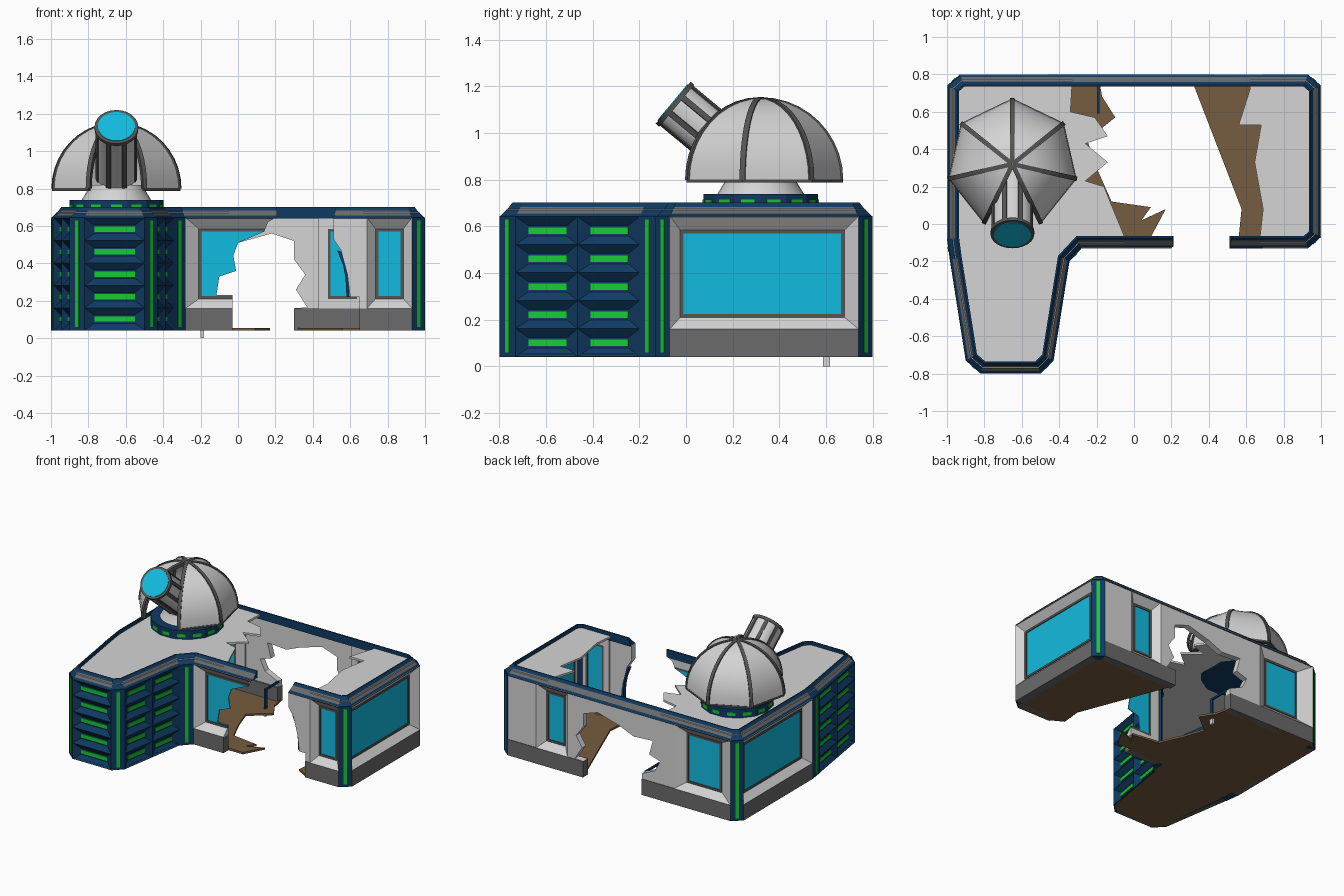
import bpy, bmesh, math
from mathutils import Vector

if "Cube" in bpy.data.objects:
    bpy.data.objects.remove(bpy.data.objects["Cube"])

def mat(name, r, g, b):
    m = bpy.data.materials.new(name)
    m.diffuse_color = (r, g, b, 1)
    m.use_nodes = True
    m.node_tree.nodes["Principled BSDF"].inputs["Base Color"].default_value = m.diffuse_color
    return m

NAVY = mat("navy", .005, .042, .12)
LIGHT = mat("light grey", .66, .66, .66)
BASE = mat("mid grey", .145, .145, .145)
DARK = mat("dark grey", .09, .09, .088)
GREEN = mat("green", .008, .6, .032)
CYAN = mat("cyan", .006, .5, .74)
BROWN = mat("brown", .18, .107, .05)

def mesh(name, verts, faces, mats, idx=None):
    bm = bmesh.new()
    vs = [bm.verts.new(v) for v in verts]
    for i, f in enumerate(faces):
        bm.faces.new([vs[k] for k in f]).material_index = idx[i] if idx else 0
    bmesh.ops.recalc_face_normals(bm, faces=bm.faces)
    me = bpy.data.meshes.new(name)
    bm.to_mesh(me)
    bm.free()
    for m in mats:
        me.materials.append(m)
    ob = bpy.data.objects.new(name, me)
    bpy.context.collection.objects.link(ob)
    return ob

def rings(name, loops, mats, rule=None, closed=True):
    """Bridge equal loops; closed wraps last to first, otherwise cap both ends."""
    n, m = len(loops[0]), len(loops)
    faces, idx = [], []
    for j in range(m if closed else m - 1):
        for i in range(n):
            k, l = (i + 1) % n, (j + 1) % m
            faces.append((j*n + i, j*n + k, l*n + k, l*n + i))
            idx.append(rule(j, i) if rule else 0)
    if not closed:
        faces += [tuple(range(n)), tuple(range((m - 1)*n, m*n))]
        idx += [0, 0]
    return mesh(name, [v for lp in loops for v in lp], faces, mats, idx)

def prism(name, pts, z0, z1, m):
    return rings(name, [[(x, y, z) for x, y in pts] for z in (z0, z1)], [m], closed=False)

def prism_xz(name, pts, y0, y1, mats):
    return rings(name, [[(x, y, z) for x, z in pts] for y in (y0, y1)], mats, closed=False)

def frame(a, b):
    """Wall coordinates: u along a-b, d inward, z up."""
    a, b = Vector(a), Vector(b)
    t = (b - a).normalized()
    return (lambda u, d, z: (a.x + t.x*u - t.y*d, a.y + t.y*u + t.x*d, z)), (b - a).length

def rect(P, u0, u1, z0, z1, d):
    return [P(u0, d, z0), P(u1, d, z0), P(u1, d, z1), P(u0, d, z1)]

def slab(name, P, u0, u1, d0, d1, z0, z1, m):
    return rings(name, [rect(P, u0, u1, z0, z1, d) for d in (d0, d1)], [m], closed=False)

def flat_wall(name, a, b):
    P, L = frame(a, b)
    return [slab(name + "_base", P, 0, L, 0, .06, .04, .16, BASE),
            slab(name + "_panel", P, 0, L, .004, .05, .16, .645, LIGHT)]

def window_wall(name, a, b, w0, w1, depth=.05):
    """Base, sloped recess, thin dark frame and glass between u = w0 and w1."""
    P, L = frame(a, b)
    z0, z1, f = .225, .57, .015
    out, inn = (0, L, .16, .645), (w0 - f, w1 + f, z0 - f, z1 + f)
    gl = (w0, w1, z0, z1)
    e = depth + .012
    return [slab(name + "_base", P, 0, L, 0, .06, .04, .16, BASE),
            rings(name + "_recess", [rect(P, *out, 0), rect(P, *inn, depth), rect(P, *inn, e), rect(P, *out, e)], [LIGHT]),
            rings(name + "_frame", [rect(P, *inn, depth - .006), rect(P, *gl, depth - .006), rect(P, *gl, e), rect(P, *inn, e)], [DARK]),
            slab(name + "_glass", P, w0, w1, depth, depth + .008, z0, z1, CYAN)]

def panel_wall(name, a, b, cols, rows=5):
    """Grid of recessed navy cells, each with a green light bar."""
    P, L = frame(a, b)
    w, h = L/cols, .6/rows
    slab(name + "_backing", P, 0, L, .034, .055, .04, .645, NAVY)
    for c in range(cols):
        for r in range(rows):
            u, z = c*w, .042 + r*h
            rings(name + "_cell", [rect(P, u, u + w, z, z + h, 0), rect(P, u + .05, u + w - .05, z + .037, z + h - .037, .03),
                  rect(P, u + .05, u + w - .05, z + .037, z + h - .037, .034), rect(P, u, u + w, z, z + h, .034)], [NAVY])
            slab(name + "_floor", P, u + .05, u + w - .05, .029, .034, z + .037, z + h - .037, NAVY)
            slab(name + "_light", P, u + .052, u + w - .052, .024, .03, z + .046, z + h - .046, GREEN)

# Building outline, counter-clockwise
OUT = [(-.93, .8), (-1, .74), (-1, -.08), (-.985, -.19), (-.9, -.73), (-.82, -.8), (-.5, -.8), (-.43, -.73),
       (-.345, -.2), (-.28, -.13), (.93, -.13), (1, -.07), (1, .74), (.93, .8)]

def inset(d):
    res = []
    for i, p in enumerate(OUT):
        p, a, b = Vector(p), Vector(OUT[i - 1]), Vector(OUT[(i + 1) % len(OUT)])
        t1, t2 = (p - a).normalized(), (b - p).normalized()
        n1, n2 = Vector((-t1.y, t1.x)), Vector((-t2.y, t2.x))
        q = p + (n1 + n2)*d/(1 + n1.dot(n2))
        res.append((q.x, q.y))
    return res

# Sloped roof trim with grey inlay on the long runs
LEN = [(Vector(OUT[(i + 1) % 14]) - Vector(p)).length for i, p in enumerate(OUT)]
trim = rings("roof_trim", [[(x, y, z) for x, y in inset(d)] for d, z in
             [(0, .64), (.015, .655), (.042, .683), (.056, .702), (.065, .702), (.065, .64)]],
             [NAVY, BASE], lambda j, i: 1 if j == 1 and LEN[i] > .2 else 0)

# Corner posts with vertical light strips
for i in (0, 2, 4, 6, 8, 10, 12):
    P, L = frame(OUT[i], OUT[i + 1])
    ins = inset(.06)
    prism("corner_post", [OUT[i], OUT[i + 1], ins[i + 1], ins[i]], .04, .645, NAVY)
    slab("corner_light", P, L/2 - .012, L/2 + .012, -.003, .004, .06, .63, GREEN)

# Wing and side walls
panel_wall("wing_left", OUT[3], OUT[4], 2)
panel_wall("wing_front", OUT[5], OUT[6], 1)
panel_wall("wing_right", OUT[7], OUT[8], 2)
window_wall("left_wall", OUT[1], OUT[2], .075, .745)
window_wall("right_wall", OUT[11], OUT[12], .06, .735)

# Front and back walls, later broken open
front = window_wall("front_left", (-.28, -.13), (.21, -.13), .085, .42)
front += flat_wall("front_middle", (.21, -.13), (.69, -.13))
front += window_wall("front_right", (.69, -.13), (.93, -.13), .06, .18)
back = flat_wall("back_right", (.93, .8), (.69, .8))
back += window_wall("back_right_window", (.69, .8), (.43, .8), .07, .195)
back += flat_wall("back_middle", (.43, .8), (-.46, .8))
back += window_wall("back_left_window", (-.46, .8), (-.93, .8), .09, .35)

def cut(objs, pts, y0, y1):
    c = prism_xz("hole_cutter", pts, y0, y1, [])
    for o in objs:
        md = o.modifiers.new("hole", 'BOOLEAN')
        md.object, md.operation, md.solver = c, 'DIFFERENCE', 'EXACT'
    bpy.context.view_layer.update()
    dg = bpy.context.evaluated_depsgraph_get()
    new = [bpy.data.meshes.new_from_object(o.evaluated_get(dg)) for o in objs]
    for o, m in zip(objs, new):
        o.modifiers.clear()
        o.data = m
    bpy.data.objects.remove(c)

cut(front + [trim], [(-.03, -.1), (-.03, .232), (-.115, .232), (-.1, .33), (-.01, .36), (-.025, .44), (0, .51), (.14, .57),
    (.16, .62), (.21, .65), (.2, .8), (.55, .8), (.51, .645), (.51, .53), (.55, .47), (.585, .34), (.6, .22), (.65, .22), (.65, -.1)], -.2, -.03)
cut(back, [(-.19, -.1), (-.19, .2), (-.3, .25), (-.34, .33), (-.25, .36), (-.28, .47), (-.12, .46), (0, .51), (.18, .56),
    (.3, .52), (.3, .42), (.36, .34), (.31, .26), (.37, .165), (.3, .16), (.3, -.1)], .7, .9)

# Torn roof and floor slabs
RI, FI = inset(.03), inset(.01)
prism("roof_left", RI[:10] + [(-.05, -.1), (-.05, -.07), (-.12, .1), (-.16, .2), (-.26, .23), (-.14, .33), (-.26, .43), (-.14, .47),
      (-.21, .57), (-.34, .6), (-.33, .77)], .66, .675, LIGHT)
prism("roof_right", RI[10:] + [(.62, .77), (.62, .72), (.56, .53), (.68, .53), (.645, .33), (.69, .08), (.67, -.1)], .66, .675, LIGHT)
prism("floor_left", FI[:10] + [(-.03, -.12), (-.03, -.07), (.09, -.07), (.17, .08), (.04, .02), (.09, .09), (-.12, .12), (-.2, .3),
      (-.25, .45), (-.1, .57), (-.17, .68), (-.19, .79)], .04, .055, BROWN)
prism("floor_right", FI[10:] + [(.3, .79), (.32, .74), (.575, .08), (.56, -.07), (.65, -.12)], .04, .055, BROWN)

# Loose wreckage: bent strip at the front gap, hanging pipe at the back
prism_xz("bent_strip", [(.53, .47), (.555, .46), (.58, .4), (.592, .32), (.595, .22), (.58, .22), (.575, .32), (.562, .39)], -.11, -.08, [NAVY])
P, L = frame((-.185, .59), (-.185, .76))
slab("hanging_pipe", P, 0, .025, 0, .012, 0, .2, NAVY)
slab("pipe_arm", P, 0, L, 0, .012, .19, .205, NAVY)
slab("pipe_tip", P, -.003, .028, -.003, .015, 0, .04, LIGHT)

# Drum under the dome, with light bars
C = Vector((-.65, .32))
def ngon(r, n, ph=0):
    return [(C.x + r*math.cos(ph + i*math.tau/n), C.y + r*math.sin(ph + i*math.tau/n)) for i in range(n)]
ring = ngon(.252, 14)
prism("drum", ring, .66, .74, NAVY)
for i in range(14):
    P, L = frame(ring[i], ring[(i + 1) % 14])
    slab("drum_light", P, L/2 - .03, L/2 + .03, -.004, .004, .69, .715, GREEN)

def smooth(ob):
    bpy.ops.object.select_all(action='DESELECT')
    ob.select_set(True)
    bpy.context.view_layer.objects.active = ob
    bpy.ops.object.shade_smooth_by_angle(angle=math.radians(30))

smooth(rings("pedestal", [[(x, y, z) for x, y in ngon(r, 28)] for r, z in [(.185, .74), (.155, .79), (.15, .82)]], [LIGHT], closed=False))

# Seven-sided dome shell with one open sector facing front
R, Z, N = .35, .8, 10
def pt(a, ph, r=R, off=0):
    c, s = math.cos(a), math.sin(a)
    return (C.x + c*r*math.cos(ph) - s*off, C.y + s*r*math.cos(ph) + c*off, Z + r*math.sin(ph))
ang = [math.radians(90) + k*math.tau/7 for k in range(8)]
phi = [j*math.pi/2/N*.995 for j in range(N + 1)]
for k in (0, 1, 2, 4, 5, 6):
    arcs = [[pt(a, p, r) for p in (phi if r == R else phi[::-1])] for r, a in
            [(R, ang[k]), (R, ang[k + 1]), (R - .014, ang[k]), (R - .014, ang[k + 1])]]
    smooth(rings("dome_panel", [arcs[0] + arcs[2], arcs[1] + arcs[3]], [LIGHT], closed=False))
    rim = [pt(ang[k], 0, R + .002), pt(ang[k + 1], 0, R + .002), pt(ang[k + 1], 0, R - .03), pt(ang[k], 0, R - .03)]
    prism("dome_rim", [v[:2] for v in rim], .788, .802, DARK)
for k in range(7):
    rings("dome_rib", [[pt(ang[k], p, r, o) for r, o in [(R + .004, -.012), (R + .004, .012), (R - .022, .012), (R - .022, -.012)]]
          for p in phi], [DARK], closed=False)

# Telescope tube, ribs, rim and lens
TIP, AX = Vector((-.65, -.055, 1.13)), Vector((0, .77, -.64)).normalized()
SX, SY = Vector((1, 0, 0)), AX.cross(Vector((1, 0, 0)))
def tp(t, r, a, off=0):
    return TIP + AX*t + SX*(r*math.cos(a) - off*math.sin(a)) + SY*(r*math.sin(a) + off*math.cos(a))
def tube(name, t0, t1, r, m):
    ob = rings(name, [[tp(t, r, i*math.tau/24) for i in range(24)] for t in (t0, t1)], [m], closed=False)
    smooth(ob)
tube("telescope_tube", .012, .4, .11, LIGHT)
tube("telescope_rim", 0, .02, .117, DARK)
tube("telescope_lens", -.004, .01, .1, CYAN)
for i in range(8):
    a = (i + .5)*math.tau/8
    rings("telescope_rib", [[tp(t, r, a, o) for r, o in [(.1, -.013), (.115, -.013), (.115, .013), (.1, .013)]] for t in (.01, .4)], [DARK], closed=False)
